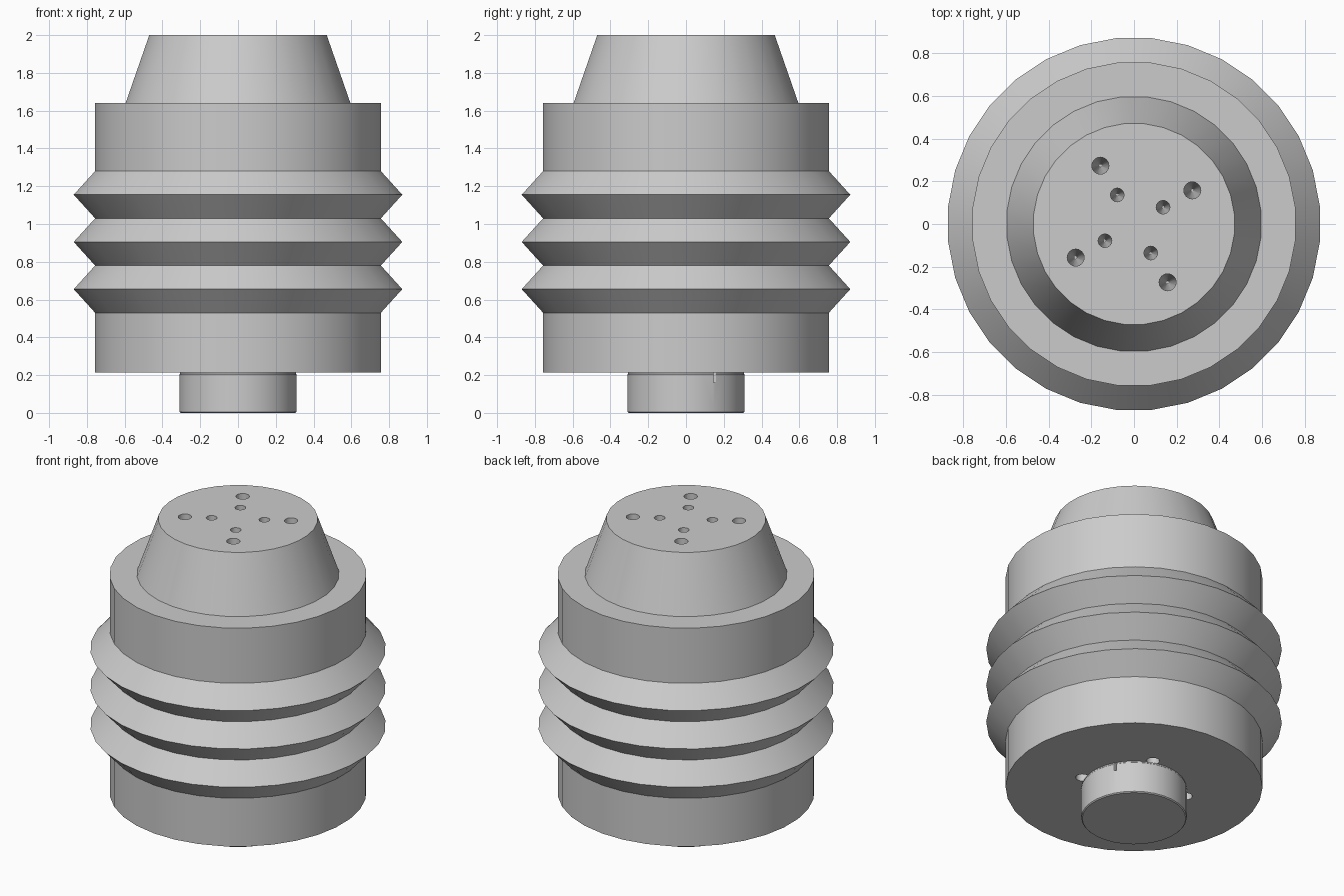
import bpy, bmesh, math

if "Cube" in bpy.data.objects:
    bpy.data.objects.remove(bpy.data.objects["Cube"])

SIDES = 32
grey = bpy.data.materials.new("plain grey")
grey.diffuse_color = (0.6, 0.6, 0.6, 1)
grey.use_nodes = True
grey.node_tree.nodes["Principled BSDF"].inputs["Base Color"].default_value = grey.diffuse_color


def make_object(name, bm, material=True):
    bmesh.ops.recalc_face_normals(bm, faces=bm.faces[:])
    mesh = bpy.data.meshes.new(name)
    bm.to_mesh(mesh)
    bm.free()
    obj = bpy.data.objects.new(name, mesh)
    bpy.context.collection.objects.link(obj)
    if material:
        mesh.materials.append(grey)
    return obj


def lathe(name, profile):
    """Closed solid of revolution from (radius, height) points."""
    bm = bmesh.new()
    rings = []
    for r, z in profile:
        rings.append([bm.verts.new((r * math.cos(a), r * math.sin(a), z))
                      for a in (2 * math.pi * (i + 0.5) / SIDES for i in range(SIDES))])
    for lo, hi in zip(rings, rings[1:]):
        for i in range(SIDES):
            j = (i + 1) % SIDES
            bm.faces.new((lo[i], lo[j], hi[j], hi[i]))
    bm.faces.new(rings[0])
    bm.faces.new(rings[-1])
    return make_object(name, bm)


def spike_ring(bm, distance, angle, r_low, r_high, z_low, z_high):
    """Four tapered spikes around the axis, used to cut holes."""
    for k in range(4):
        a = math.radians(angle + 90 * k)
        x, y = distance * math.cos(a), distance * math.sin(a)
        low, high = [], []
        for i in range(16):
            t = 2 * math.pi * i / 16
            for ring, r, z in ((low, r_low, z_low), (high, r_high, z_high)):
                ring.append(bm.verts.new((x + r * math.cos(t), y + r * math.sin(t), z)))
        for i in range(16):
            j = (i + 1) % 16
            bm.faces.new((low[i], low[j], high[j], high[i]))
        bm.faces.new(low)
        bm.faces.new(high)


def cut(obj, cutter):
    mod = obj.modifiers.new("holes", 'BOOLEAN')
    mod.operation = 'DIFFERENCE'
    mod.solver = 'EXACT'
    mod.object = cutter
    bpy.context.view_layer.objects.active = obj
    bpy.ops.object.modifier_apply(modifier=mod.name)


# Ribbed body with tapered top
body = [(0.76, 0.215), (0.76, 0.53)]
for k in range(3):
    body += [(0.874, 0.655 + 0.25 * k), (0.76, 0.78 + 0.25 * k)]
body += [(0.76, 1.64), (0.598, 1.64), (0.472, 2.0)]
ribbed_body = lathe("ribbed_body", body)

# Narrow foot with softened rims
foot = lathe("foot", [(0.306, 0), (0.312, 0.006), (0.312, 0.203), (0.308, 0.207), (0.308, 0.215)])

# Tapered holes: two rings from the top, one ring from underneath
bm = bmesh.new()
spike_ring(bm, 0.315, 30, 0.007, 0.04, 0.30, 2.0005)
spike_ring(bm, 0.157, 30, 0.006, 0.032, 0.30, 2.0005)
spike_ring(bm, 0.325, 70, 0.04, 0.01, 0.2145, 0.65)
hole_cutter = make_object("hole_cutter", bm, False)
cut(ribbed_body, hole_cutter)

# Small slot in the foot
bm = bmesh.new()
bmesh.ops.create_cube(bm, size=1)
for v in bm.verts:
    v.co = (0.272 + v.co.x * 0.02, 0.152 + v.co.y * 0.014, 0.19 + v.co.z * 0.06)
slot_cutter = make_object("slot_cutter", bm, False)
cut(foot, slot_cutter)

for helper in (hole_cutter, slot_cutter):
    bpy.data.objects.remove(helper)

# Smooth round walls, crisp edges
for obj in (ribbed_body, foot):
    bpy.ops.object.select_all(action='DESELECT')
    obj.select_set(True)
    bpy.context.view_layer.objects.active = obj
    bpy.ops.object.shade_smooth_by_angle(angle=math.radians(30))
